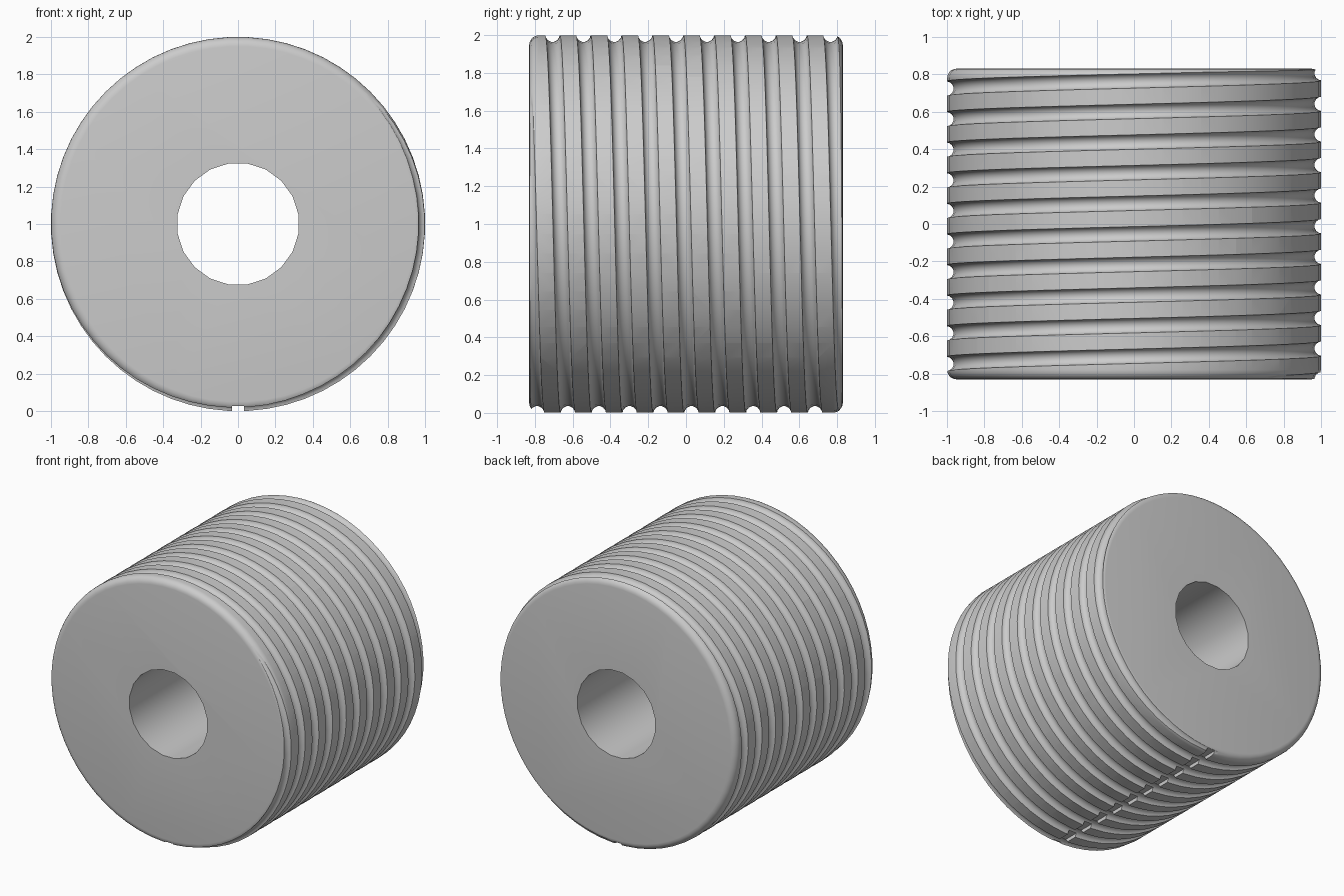
import bpy, bmesh, math
from mathutils import Matrix

if "Cube" in bpy.data.objects:
    bpy.data.objects.remove(bpy.data.objects["Cube"])

HALF = 0.83       # half length along y
PITCH = 0.1635    # groove advance per turn
SEG = 60          # steps round the drum


def make_object(name, bm):
    bmesh.ops.recalc_face_normals(bm, faces=bm.faces)
    mesh = bpy.data.meshes.new(name)
    bm.to_mesh(mesh)
    bm.free()
    ob = bpy.data.objects.new(name, mesh)
    bpy.context.collection.objects.link(ob)
    return ob


def cylinder(name, radius, length, sides, bevel=0):
    bm = bmesh.new()
    turn = Matrix.Rotation(math.pi / 2, 4, 'X')
    spin = Matrix.Rotation(math.pi / sides, 4, 'Y')
    bmesh.ops.create_cone(bm, cap_ends=True, segments=sides, radius1=radius,
                          radius2=radius, depth=length,
                          matrix=Matrix.Translation((0, 0, 1)) @ spin @ turn)
    if bevel:
        rims = [e for e in bm.edges if abs(e.verts[0].co.y - e.verts[1].co.y) < 1e-4]
        bmesh.ops.bevel(bm, geom=rims, offset=bevel, segments=5,
                        profile=0.5, affect='EDGES')
    return make_object(name, bm)


# Grooved drum blank and its bore
drum = cylinder("grooved_drum", 1.0, 2 * HALF, SEG, 0.05)
bore = cylinder("bore_cutter", 0.327, 3, 20)

# Helical groove cutter: a round section swept along a helix
bm = bmesh.new()
rings = []
for i in range(SEG * 12 + 1):
    a = 2 * math.pi * (i + 0.5) / SEG
    y = 1.01 - PITCH * a / (2 * math.pi)
    ring = []
    for k in range(14):
        b = 2 * math.pi * (k + 0.5) / 14
        r = 1.005 + 0.04 * math.cos(b)
        ring.append(bm.verts.new((r * math.sin(a), y + 0.04 * math.sin(b),
                                  1 - r * math.cos(a))))
    rings.append(ring)
for p, q in zip(rings, rings[1:]):
    for k in range(14):
        n = (k + 1) % 14
        bm.faces.new((p[k], p[n], q[n], q[k]))
bm.faces.new(rings[0])
bm.faces.new(rings[-1])
groove = make_object("groove_cutter", bm)

# Narrow slot along the underside
bm = bmesh.new()
bmesh.ops.create_cube(bm, size=1, matrix=Matrix.Translation((0, 0, -0.02))
                      @ Matrix.Diagonal((0.064, 3, 0.095, 1)))
slot = make_object("slot_cutter", bm)

# Cut everything, bake the result and remove the cutters
cutters = [bore, groove, slot]
for c in cutters:
    c.hide_render = True
    mod = drum.modifiers.new(c.name, 'BOOLEAN')
    mod.operation = 'DIFFERENCE'
    mod.solver = 'EXACT'
    mod.object = c
deps = bpy.context.evaluated_depsgraph_get()
baked = bpy.data.meshes.new_from_object(drum.evaluated_get(deps))
drum.modifiers.clear()
drum.data = baked
for c in cutters:
    bpy.data.objects.remove(c)

# Smooth shading with crisp groove edges
bpy.ops.object.select_all(action='DESELECT')
drum.select_set(True)
bpy.context.view_layer.objects.active = drum
bpy.ops.object.shade_smooth_by_angle(angle=math.radians(35))
